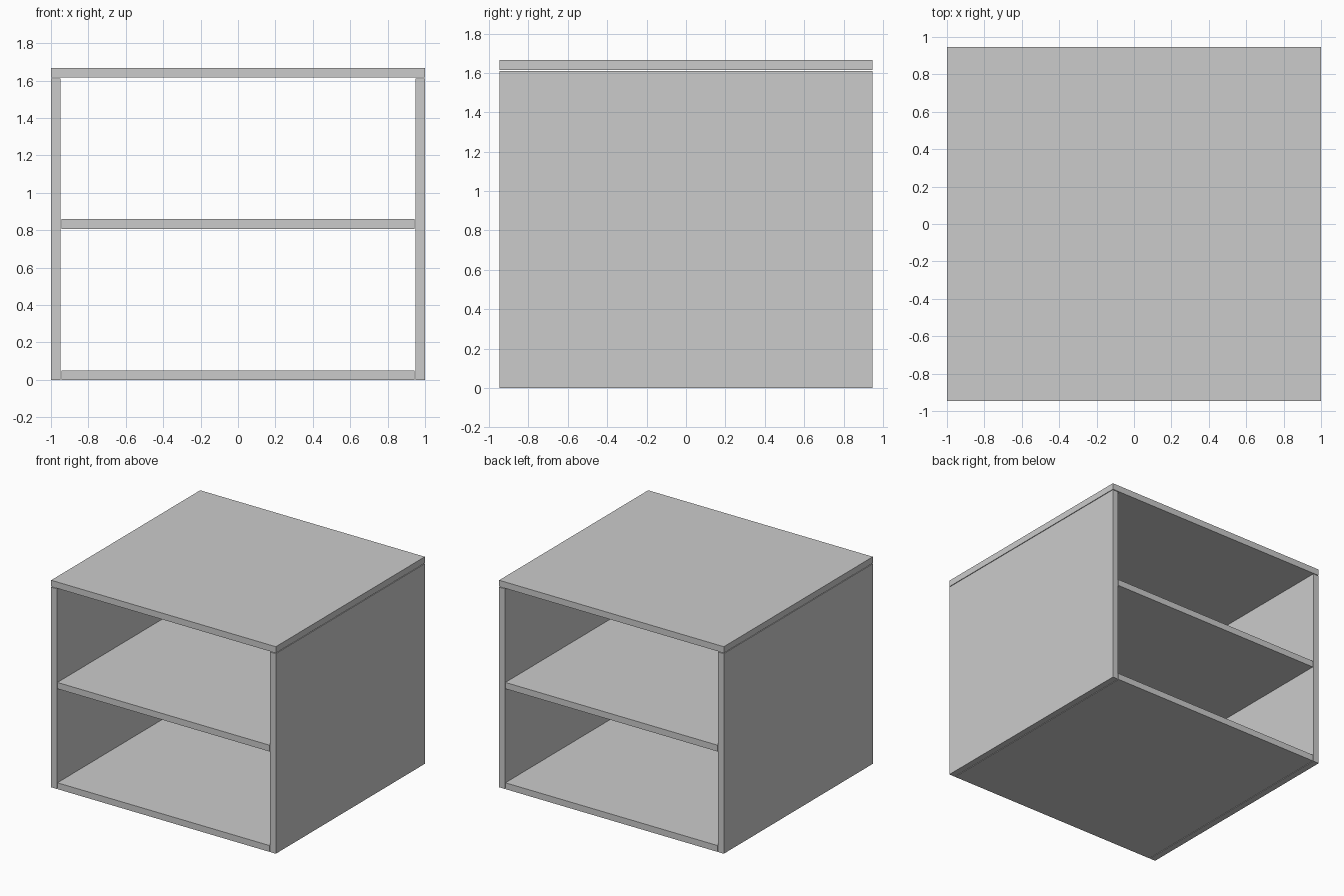
import bpy

if "Cube" in bpy.data.objects:
    bpy.data.objects.remove(bpy.data.objects["Cube"])

W, D, H = 2.0, 1.895, 1.666   # overall size
T, GAP = 0.051, 0.005         # board thickness, shadow gap between boards


def board(name, x, z):
    """Full-depth board spanning the x and z ranges."""
    bpy.ops.mesh.primitive_cube_add(
        size=1, location=((x[0] + x[1]) / 2, 0, (z[0] + z[1]) / 2))
    ob = bpy.context.object
    ob.name = name
    ob.scale = (x[1] - x[0], D, z[1] - z[0])
    bpy.ops.object.transform_apply(location=False, rotation=False, scale=True)
    return ob


# top panel rests over both sides
board("top_panel", (-W / 2, W / 2), (H - T, H))

# side panels
side_top = H - T - GAP
board("left_side", (-W / 2, -W / 2 + T), (0, side_top))
board("right_side", (W / 2 - T, W / 2), (0, side_top))

# bottom board and middle shelf between the sides
inner = W / 2 - T - GAP
for name, z in (("bottom_panel", 0.0), ("middle_shelf", H / 2 - T / 2)):
    board(name, (-inner, inner), (z, z + T))
